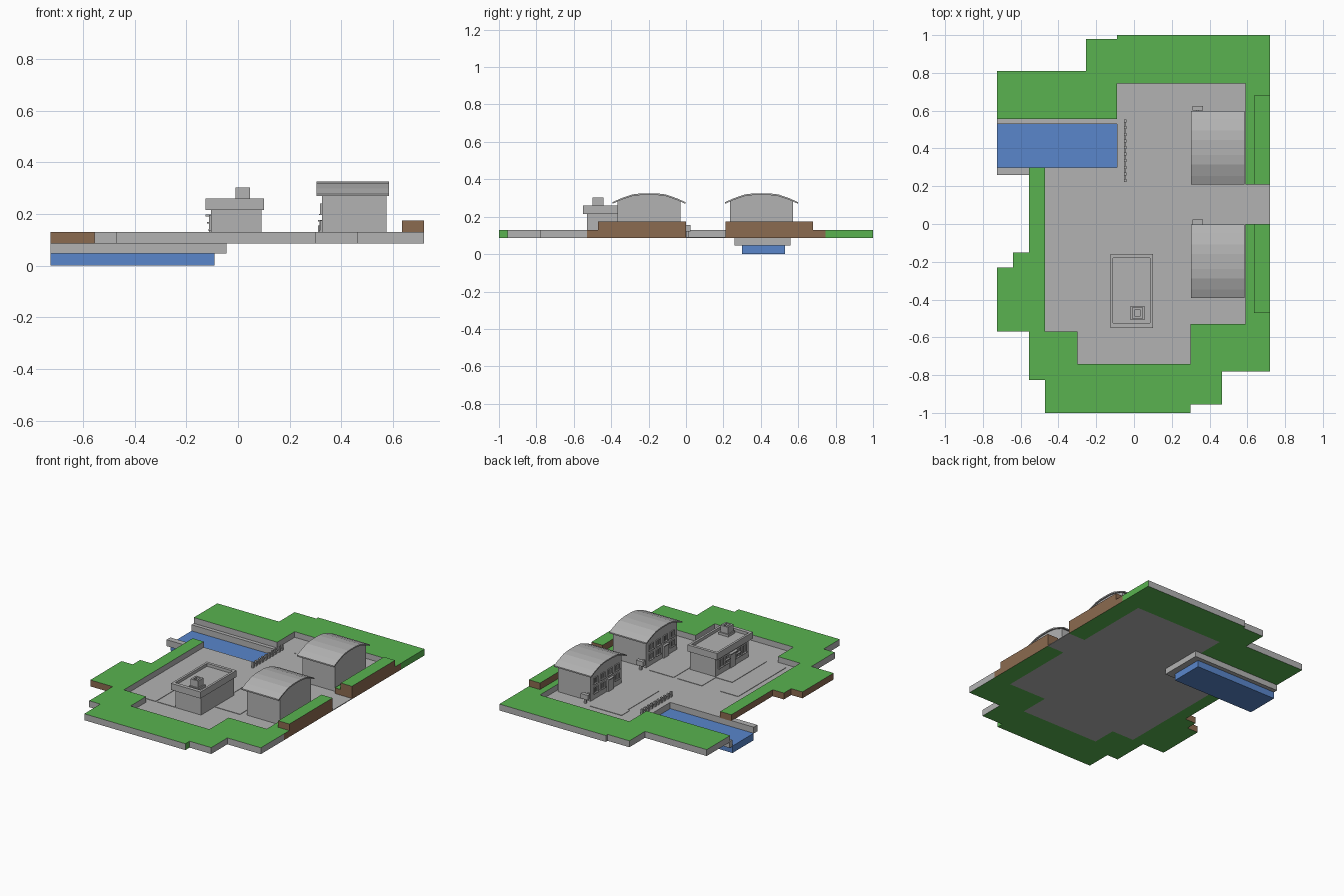
import bpy
import bmesh
from mathutils import Vector

if "Cube" in bpy.data.objects:
    bpy.data.objects.remove(bpy.data.objects["Cube"], do_unlink=True)


def material(name, color):
    m = bpy.data.materials.new(name)
    m.use_nodes = True
    m.diffuse_color = (*color, 1)
    m.node_tree.nodes["Principled BSDF"].inputs["Base Color"].default_value = (*color, 1)
    return m


GREY = material("concrete grey", (.45, .45, .45))
GREEN = material("grass green", (.10, .45, .08))
BROWN = material("earth brown", (.26, .145, .08))
BLUE = material("water blue", (.10, .24, .60))


def finish(name, bm, mats):
    bmesh.ops.recalc_face_normals(bm, faces=bm.faces)
    mesh = bpy.data.meshes.new(name)
    bm.to_mesh(mesh)
    bm.free()
    for m in mats:
        mesh.materials.append(m)
    ob = bpy.data.objects.new(name, mesh)
    bpy.context.collection.objects.link(ob)
    return ob


def prism(name, pts, lo, hi, axis="z", mats=(GREY,), rule=None):
    """Extrude an outline along z, or a (y, z) section along x."""
    bm = bmesh.new()
    place = (lambda a, b, h: (a, b, h)) if axis == "z" else (lambda a, b, h: (h, a, b))
    base = bm.faces.new([bm.verts.new(place(a, b, lo)) for a, b in pts])
    ext = bmesh.ops.extrude_face_region(bm, geom=[base])
    move = Vector((0, 0, hi - lo)) if axis == "z" else Vector((hi - lo, 0, 0))
    bmesh.ops.translate(bm, vec=move, verts=[v for v in ext["geom"] if isinstance(v, bmesh.types.BMVert)])
    bmesh.ops.recalc_face_normals(bm, faces=bm.faces)
    if rule:
        for f in bm.faces:
            f.material_index = rule(f.normal, f.calc_center_bounds())
    return finish(name, bm, mats)


def add_box(bm, x0, x1, y0, y1, z0, z1):
    r = bmesh.ops.create_cube(bm, size=1)
    for v in r["verts"]:
        v.co = Vector(((x0 + x1) / 2 + v.co.x * (x1 - x0),
                       (y0 + y1) / 2 + v.co.y * (y1 - y0),
                       (z0 + z1) / 2 + v.co.z * (z1 - z0)))


def boxes(name, items, mat=GREY):
    bm = bmesh.new()
    for b in items:
        add_box(bm, *b)
    return finish(name, bm, [mat])


def window_boxes(x, y, z, w, h):
    """Frame, sill and glazing bars standing out from a wall facing -x."""
    t = .004
    return [(x - .007, x, y - w, y - w + t, z, z + h), (x - .007, x, y + w - t, y + w, z, z + h),
            (x - .007, x, y - w, y + w, z + h - t, z + h), (x - .012, x, y - w - t, y + w + t, z - t, z),
            (x - .004, x, y - t / 2, y + t / 2, z, z + h)]


BASE, FLOOR, TOP = .086, .091, .13


# Grass plateau in two parts, split by the road and the canal
def ground_rule(n, c):
    if abs(n.z) > .5:
        return 0
    if n.x > .5 and (c.y > .8 or c.y < -.95):
        return 0
    if -.58 < c.y < .745 and (c.x > .6 or (c.x < -.5 and c.y < .5)):
        return 2
    return 1


GROUND = (GREEN, GREY, BROWN)
prism("north_ground", [(-.725, .555), (-.725, .81), (-.255, .81), (-.255, .98), (-.09, .98), (-.09, 1),
                       (.72, 1), (.72, .745), (.72, .21), (.59, .21), (.59, .745), (-.09, .745),
                       (-.09, .555)], BASE, TOP, mats=GROUND, rule=ground_rule)
prism("south_ground", [(.72, 0), (.59, 0), (.59, -.53), (.3, -.53), (.3, -.74), (-.3, -.74), (-.3, -.57),
                       (-.47, -.57), (-.47, .3), (-.555, .3), (-.555, -.15), (-.64, -.15), (-.64, -.23),
                       (-.725, -.23), (-.725, -.57), (-.555, -.57), (-.555, -.825), (-.47, -.825),
                       (-.47, -1), (.3, -1), (.3, -.955), (.465, -.955), (.465, -.78), (.72, -.78),
                       (.72, -.53)], BASE, TOP, mats=GROUND, rule=ground_rule)

# Raised banks beside the road
for side, y0, y1 in (("south", -.47, 0), ("north", .21, .68)):
    prism(side + "_bank", [(.635, y0), (.72, y0), (.72, y1), (.635, y1)], TOP, .175,
          mats=(GREEN, BROWN), rule=lambda n, c: 0 if n.z > .5 else 1)

# Courtyard floor and thin paving slabs
prism("courtyard_floor", [(-.09, .745), (.59, .745), (.59, .21), (.72, .21), (.72, 0), (.59, 0), (.59, -.53),
                          (.3, -.53), (.3, -.74), (-.3, -.74), (-.3, -.57), (-.47, -.57), (-.47, .3),
                          (-.09, .3)], BASE, FLOOR)
P = FLOOR + .003
boxes("paving_slabs", [(-.39, -.255, -.53, -.01, FLOOR, P), (-.24, -.11, -.53, -.16, FLOOR, P),
                       (-.115, .07, -.16, -.01, FLOOR, P), (.1, .285, -.385, -.01, FLOOR, P)])
prism("north_paving", [(.06, .21), (.29, .21), (.29, .635), (.045, .635), (.045, .55), (.06, .55)], FLOOR, P)

# Canal: water and side walls
boxes("water", [(-.725, -.09, .3, .53, 0, .048)], BLUE)
boxes("canal_walls", [(-.725, -.045, .53, .56, .046, .09), (-.725, -.045, .26, .3, .046, .09),
                      (-.09, -.045, .3, .53, .046, BASE)])

# Railing at the canal head
rail = [(-.053, -.041, .222 + i * .035, .238 + i * .035, FLOOR, .128) for i in range(10)]
rail.append((-.05, -.044, .222, .55, .108, .114))
boxes("canal_railing", rail)

# Two sheds with curved roofs
ARC = [(-.195, .278), (-.15, .298), (-.09, .319), (-.04, .325), (.04, .325), (.09, .319), (.15, .298), (.195, .278)]
for side, cy in (("south", -.198), ("north", .404)):
    top = [(cy + y, z) for y, z in ARC]
    under = [(y, z - .009) for y, z in reversed(top)]
    prism(side + "_shed_roof", top + under, .303, .585, axis="x")
    inner = [(y, z - .005) for y, z in top[1:-1]]
    wall = [(cy - .168, BASE), (cy - .168, .284)] + inner + [(cy + .168, .284), (cy + .168, BASE)]
    prism(side + "_shed_walls", wall, .325, .575, axis="x")
    parts = []
    for i in range(4):
        y = cy - .115 + i * .077
        parts += window_boxes(.325, y, .2, .022, .04)
        if i != 1:
            parts += window_boxes(.325, y, .135, .022, .04)
    yd = cy - .038
    parts += [(.315, .325, yd - .027, yd + .027, FLOOR, .17), (.309, .325, yd - .031, yd + .031, .17, .177)]
    boxes(side + "_shed_windows_and_door", parts)
    boxes(side + "_shed_utility_box", [(.31, .365, cy + .196, cy + .221, .122, .155),
                                       (.33, .345, cy + .202, cy + .214, FLOOR, .122),
                                       (.33, .345, cy + .168, cy + .196, .132, .145)])

# Flat roofed house with a parapet
boxes("house_walls", [(-.105, .09, -.53, -.17, BASE, .218)])
boxes("house_roof", [(-.125, .1, -.55, -.16, .215, .24)])
boxes("house_parapet", [(-.125, -.11, -.55, -.16, .24, .26), (.085, .1, -.55, -.16, .24, .26),
                        (-.11, .085, -.55, -.525, .24, .26), (-.11, .085, -.18, -.16, .24, .26)])
front = []
for y in (-.475, -.41, -.29, -.225):
    front += window_boxes(-.105, y, .14, .025, .055)
front += [(-.113, -.105, -.378, -.322, FLOOR, .185), (-.125, -.105, -.39, -.31, .19, .197)]
for y in (-.41, -.29):
    front.append((-.119, -.105, y - .028, y + .028, .163, .169))
boxes("house_windows_and_door", front)

# Hollow chimney
x0, x1, y0, y1, t = -.01, .047, -.5, -.442, .012
boxes("chimney", [(x0 - .008, x1 + .008, y0 - .008, y1 + .008, .24, .256), (x0, x1, y0, y1, .25, .288),
                  (x0, x0 + t, y0, y1, .285, .302), (x1 - t, x1, y0, y1, .285, .302),
                  (x0, x1, y0, y0 + t, .285, .302), (x0, x1, y1 - t, y1, .285, .302)])
